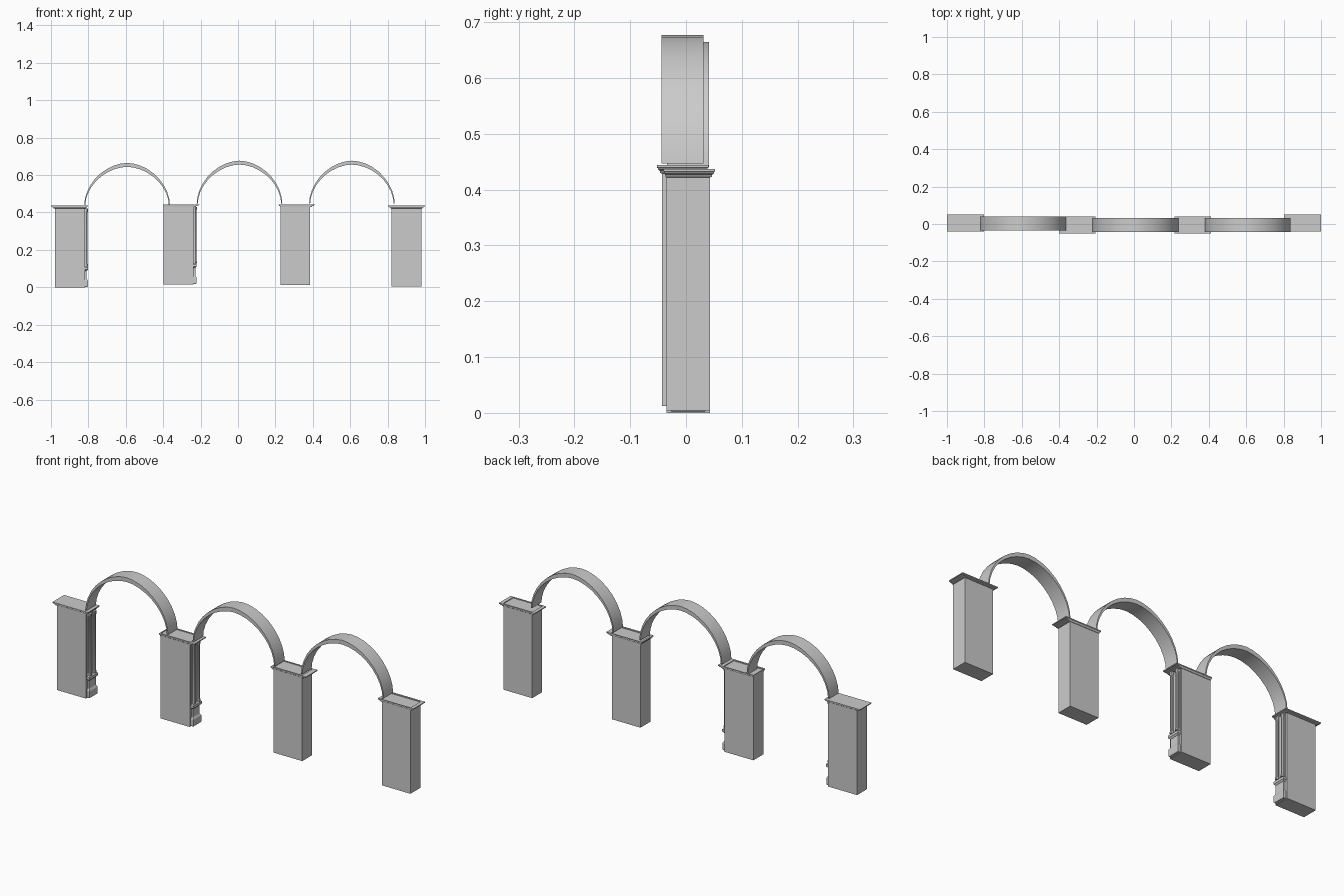
import bpy, bmesh, math

if "Cube" in bpy.data.objects:
    bpy.data.objects.remove(bpy.data.objects["Cube"])

stone = bpy.data.materials.new("grey_stone")
stone.diffuse_color = (0.6, 0.6, 0.6, 1)
stone.use_nodes = True
stone.node_tree.nodes["Principled BSDF"].inputs["Base Color"].default_value = stone.diffuse_color


def finish(name, bm, smooth=False):
    bmesh.ops.recalc_face_normals(bm, faces=bm.faces)
    me = bpy.data.meshes.new(name)
    bm.to_mesh(me)
    bm.free()
    me.materials.append(stone)
    ob = bpy.data.objects.new(name, me)
    bpy.context.collection.objects.link(ob)
    if smooth:
        bpy.ops.object.select_all(action='DESELECT')
        ob.select_set(True)
        bpy.context.view_layer.objects.active = ob
        bpy.ops.object.shade_smooth_by_angle(angle=math.radians(25))
    return ob


def loft(name, rings, smooth=False):
    """Skin a stack of closed rings and cap both ends."""
    bm = bmesh.new()
    vs = [[bm.verts.new(p) for p in ring] for ring in rings]
    n = len(vs[0])
    for a, b in zip(vs, vs[1:]):
        for i in range(n):
            j = (i + 1) % n
            bm.faces.new((a[i], a[j], b[j], b[i]))
    bm.faces.new(vs[0][::-1])
    bm.faces.new(vs[-1])
    return finish(name, bm, smooth)


def rect(x0, x1, y0, y1, z):
    return [(x0, y0, z), (x1, y0, z), (x1, y1, z), (x0, y1, z)]


def block(name, x0, x1, y0, y1, z0, z1):
    return loft(name, [rect(x0, x1, y0, y1, z0), rect(x0, x1, y0, y1, z1)])


def circle(cx, cy, r, z, n=10):
    return [(cx + r * math.cos(2 * math.pi * i / n),
             cy + r * math.sin(2 * math.pi * i / n), z) for i in range(n)]


def cap(name, body, outer, z, h, sunk):
    """Moulded cap: steps out from the body outline to the outer outline."""
    def mix(t, zz):
        return rect(*[b + (o - b) * t for b, o in zip(body, outer)], zz)
    rings = [mix(t, z + h * k) for t, k in
             ((0.0, 0), (0.35, 0.05), (0.4, 0.3), (0.75, 0.45),
              (0.8, 0.65), (1.0, 0.7), (1.0, 1.0))]
    if sunk:
        rings += [mix(0.1, z + h), mix(0.1, z + h - 0.004)]
    loft(name, rings)


def side_ornament(n, x, yc, z0, z1):
    """Pedestal and twin columns on the right face of a pier."""
    w = 0.033
    prof = [(0.013, 0), (0.015, 0.004), (0.015, 0.035), (0.009, 0.045),
            (0.009, 0.085), (0.016, 0.092), (0.016, 0.104), (0.008, 0.112)]
    loft(f"pedestal_{n}", [rect(x - 0.004, x + d, yc - w + 0.016 - d,
                                yc + w - 0.016 + d, z0 + k) for d, k in prof])
    # thin backing strip behind the columns
    block(f"column_backing_{n}", x - 0.004, x + 0.004, yc - 0.03, yc + 0.03,
          z0 + 0.10, z1)
    shaft = [(0.010, 0.11), (0.010, 0.118), (0.0075, 0.124), (0.0075, z1 - z0 - 0.02),
             (0.010, z1 - z0 - 0.012), (0.010, z1 - z0)]
    for k, s in enumerate((-1, 1)):
        loft(f"column_{n}_{k + 1}", [circle(x + 0.007, yc + s * 0.018, r, z0 + h)
                                     for r, h in shaft], True)


# piers: body x range, cap x range, y shift, bottom, body top, cap top, ornament, sunk top
piers = [
    (-0.978, -0.818, -1.0, -0.803, 0.004, 0.0, 0.422, 0.437, True, False),
    (-0.398, -0.237, -0.402, -0.205, -0.004, 0.016, 0.429, 0.444, True, True),
    (0.228, 0.386, 0.217, 0.413, -0.004, 0.012, 0.429, 0.444, False, True),
    (0.822, 0.980, 0.803, 1.0, 0.004, 0.004, 0.422, 0.437, False, True),
]
for n, (x0, x1, c0, c1, yc, z0, zt, zc, ornament, sunk) in enumerate(piers, 1):
    y0, y1 = yc - 0.039, yc + 0.039
    block(f"pier_{n}", x0, x1, y0, y1, z0, zt)
    ym = yc * 1.5
    cap(f"pier_cap_{n}", (x0, x1, y0, y1), (c0, c1, ym - 0.046, ym + 0.046),
        zt, zc - zt, sunk)
    if ornament:
        side_ornament(n, x1, yc, z0 + 0.002, zt)


def arch(name, cx, a, z0, b, y0, y1, steps=18, e=1.85):
    """Slightly pointed arch band, thin at the feet and thicker at the crown."""
    rings = []
    for i in range(steps + 1):
        t = math.pi * i / steps
        c, s = math.cos(t), math.sin(t)
        u = math.copysign(abs(c) ** (2 / e), c)
        v = max(s, 0) ** (2 / e)
        xo, zo = cx - a * u, z0 + b * v
        xi, zi = cx - (a - 0.006) * u, z0 + (b - 0.021) * v
        rings.append([(xo, y0, zo), (xo, y1, zo), (xi, y1, zi), (xi, y0, zi)])
    loft(name, rings, True)


# the three arches between the piers
arch("arch_left", -0.593, 0.229, 0.440, 0.225, -0.034, 0.041)
arch("arch_middle", 0.008, 0.229, 0.447, 0.230, -0.044, 0.031)
arch("arch_right", 0.609, 0.229, 0.447, 0.230, -0.044, 0.031)
